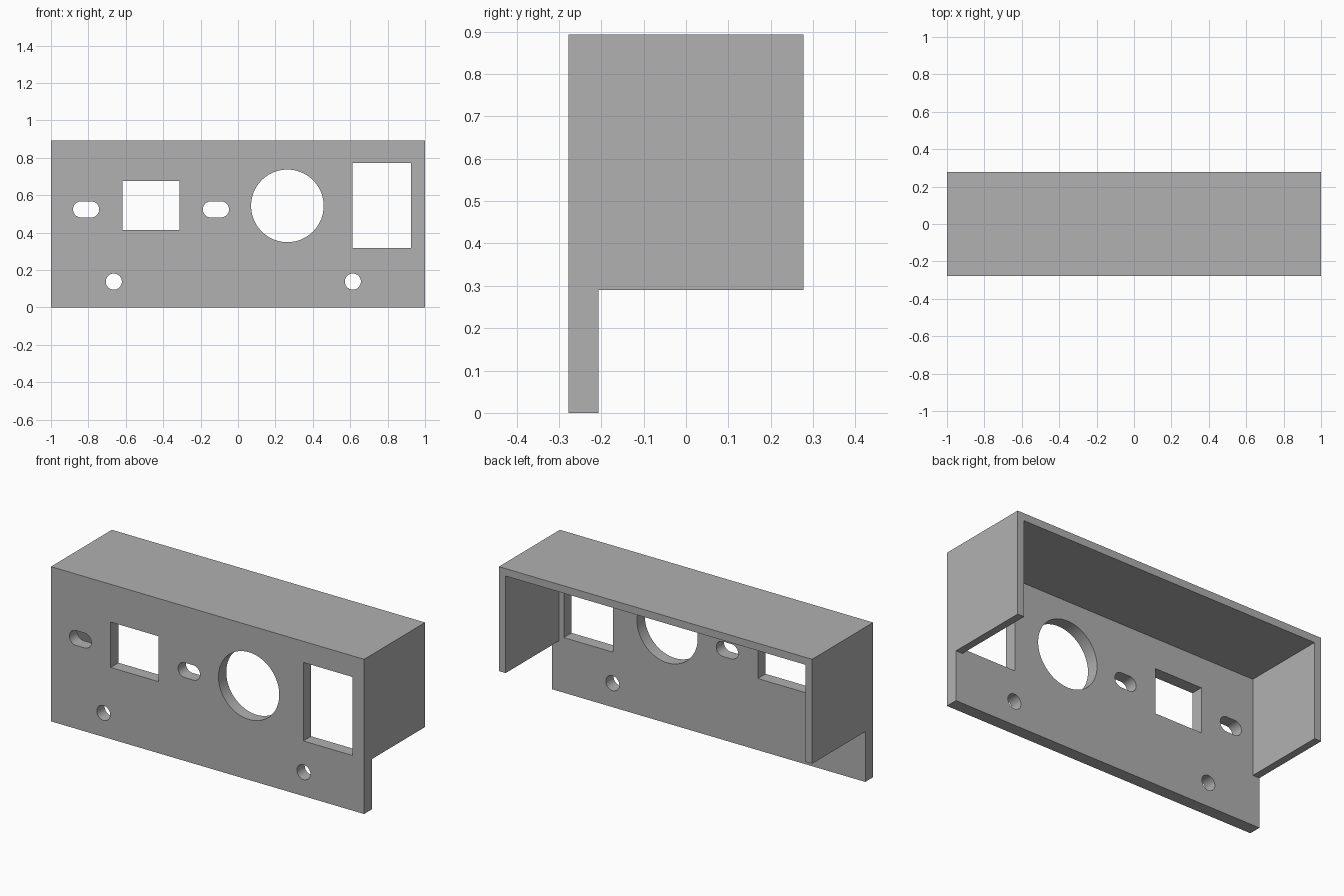
import bpy, bmesh, math

cube = bpy.data.objects.get("Cube")
if cube:
    bpy.data.objects.remove(cube, do_unlink=True)

grey = bpy.data.materials.new("plain grey")
grey.use_nodes = True
colour = (0.44, 0.44, 0.44, 1)
grey.diffuse_color = colour
grey.node_tree.nodes["Principled BSDF"].inputs["Base Color"].default_value = colour

WIDTH, HEIGHT = 1.0, 0.893           # half width, full height
FRONT, PANEL_BACK, BACK = -0.278, -0.207, 0.278
WALL, HOOD_BOTTOM = 0.043, 0.29


def rect(x0, x1, z0, z1):
    return [(x0, z0), (x1, z0), (x1, z1), (x0, z1)]


def slot(x, z, radius, reach=0.0, steps=48):
    """Circle, or a rounded slot when the two halves are moved apart by reach."""
    points = []
    for half, side in ((0, 1), (1, -1)):
        for i in range(steps // 2 + (1 if reach else 0)):
            a = -math.pi / 2 + math.pi * (half + i / (steps // 2))
            points.append((x + side * reach + radius * math.cos(a), z + radius * math.sin(a)))
    return points


def plate(name, outlines, y0, y1):
    """Extrude filled outlines (the first is the edge, the rest are holes) from y0 to y1."""
    curve = bpy.data.curves.new(name, "CURVE")
    curve.dimensions = "2D"
    curve.fill_mode = "BOTH"
    curve.extrude = (y1 - y0) / 2
    for outline in outlines:
        spline = curve.splines.new("POLY")
        spline.points.add(len(outline) - 1)
        for point, (x, z) in zip(spline.points, outline):
            point.co = (x, z, 0, 1)
        spline.use_cyclic_u = True
        spline.use_smooth = False
    obj = bpy.data.objects.new(name, curve)
    bpy.context.collection.objects.link(obj)
    obj.location.y = (y0 + y1) / 2
    obj.rotation_euler.x = math.pi / 2
    bpy.ops.object.select_all(action="DESELECT")
    obj.select_set(True)
    bpy.context.view_layer.objects.active = obj
    bpy.ops.object.convert(target="MESH")
    obj = bpy.context.object
    bm = bmesh.new()
    bm.from_mesh(obj.data)
    bmesh.ops.remove_doubles(bm, verts=bm.verts, dist=0.0001)
    bmesh.ops.recalc_face_normals(bm, faces=bm.faces)
    bm.to_mesh(obj.data)
    bm.free()
    obj.data.materials.clear()
    obj.data.materials.append(grey)
    bpy.ops.object.shade_smooth_by_angle(angle=math.radians(30))
    return obj


# Front panel with its openings
plate("front_panel", [
    rect(-WIDTH, WIDTH, 0, HEIGHT),
    rect(-0.618, -0.314, 0.413, 0.675),      # square opening
    rect(0.612, 0.925, 0.318, 0.771),        # tall opening
    slot(0.264, 0.543, 0.194, steps=96),     # large round opening
    slot(-0.812, 0.524, 0.043, 0.027),       # screw slots
    slot(-0.118, 0.524, 0.043, 0.027),
    slot(-0.664, 0.138, 0.043),              # mounting holes
    slot(0.614, 0.138, 0.043),
], FRONT, PANEL_BACK)

# Hood behind the panel: top and two side walls, open below and at the back
inner, ceiling = WIDTH - WALL, HEIGHT - WALL
plate("hood", [[
    (-WIDTH, HOOD_BOTTOM), (-inner, HOOD_BOTTOM), (-inner, ceiling), (inner, ceiling),
    (inner, HOOD_BOTTOM), (WIDTH, HOOD_BOTTOM), (WIDTH, HEIGHT), (-WIDTH, HEIGHT),
]], PANEL_BACK, BACK)
